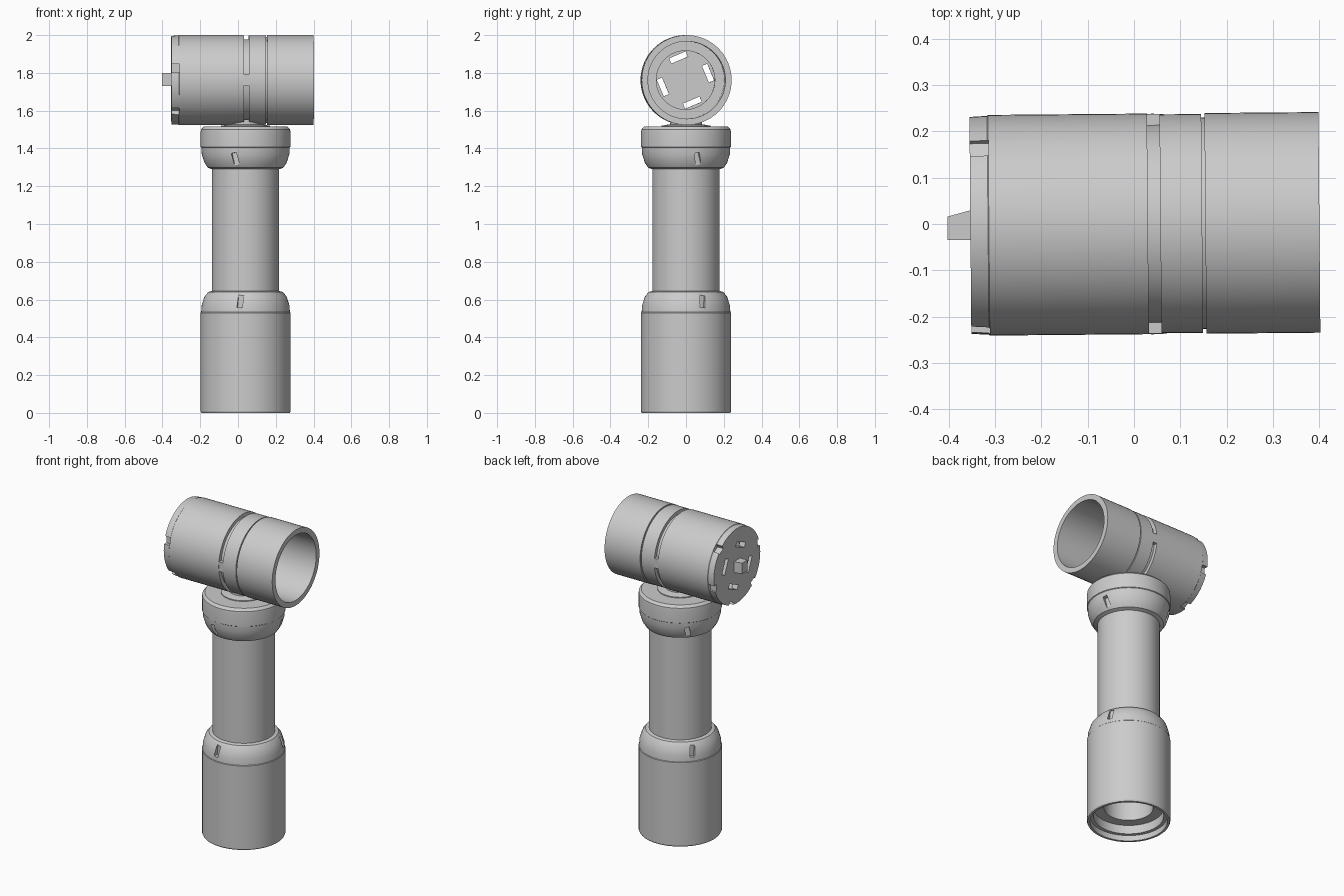
import bpy, bmesh, math
from mathutils import Matrix, Vector

if "Cube" in bpy.data.objects:
    bpy.data.objects.remove(bpy.data.objects["Cube"])

SIDES = 64
HEAD_Z, HEAD_R, COL_X = 1.762, 0.238, 0.04

grey = bpy.data.materials.new("plain grey")
grey.diffuse_color = (0.6, 0.6, 0.6, 1)
grey.use_nodes = True
grey.node_tree.nodes["Principled BSDF"].inputs["Base Color"].default_value = grey.diffuse_color


def finish(name, bm):
    """Turn a bmesh into a named grey object."""
    bmesh.ops.remove_doubles(bm, verts=bm.verts, dist=1e-5)
    bmesh.ops.recalc_face_normals(bm, faces=bm.faces)
    me = bpy.data.meshes.new(name)
    bm.to_mesh(me)
    bm.free()
    me.materials.append(grey)
    ob = bpy.data.objects.new(name, me)
    bpy.context.collection.objects.link(ob)
    return ob


def lathe(name, profile, matrix):
    """Revolve (radius, height) points about z, then place the result."""
    bm = bmesh.new()
    rings = []
    for r, h in profile:
        n = 1 if r == 0 else SIDES
        rings.append([bm.verts.new((r * math.cos(2 * math.pi * i / SIDES),
                                    r * math.sin(2 * math.pi * i / SIDES), h)) for i in range(n)])
    closed = profile[0][0] > 0
    pairs = list(zip(rings, rings[1:])) + ([(rings[-1], rings[0])] if closed else [])
    for a, b in pairs:
        for i in range(SIDES):
            j = (i + 1) % SIDES
            loop = [a[i % len(a)], a[j % len(a)], b[j % len(b)], b[i % len(b)]]
            bm.faces.new(list(dict.fromkeys(loop)))
    bm.transform(matrix)
    return finish(name, bm)


def boxes(name, items):
    """One mesh of boxes, each given as (placement matrix, size)."""
    bm = bmesh.new()
    for m, size in items:
        bmesh.ops.create_cube(bm, size=1, matrix=m @ Matrix.Diagonal((*size, 1)))
    return finish(name, bm)


def smooth(ob):
    bpy.ops.object.select_all(action='DESELECT')
    ob.select_set(True)
    bpy.context.view_layer.objects.active = ob
    bpy.ops.object.shade_smooth_by_angle(angle=math.radians(25))


def cut(ob, cutter):
    mod = ob.modifiers.new("cut", 'BOOLEAN')
    mod.operation, mod.solver, mod.object = 'DIFFERENCE', 'EXACT', cutter
    bpy.context.view_layer.objects.active = ob
    bpy.ops.object.modifier_apply(modifier=mod.name)
    bpy.data.objects.remove(cutter)


# Handle: hollow base, shoulder, shaft and top collar in one turned profile
handle = lathe("handle", [
    (0, 1.515), (0.222, 1.515), (0.236, 1.50), (0.238, 1.485), (0.238, 1.408),
    (0.234, 1.405), (0.232, 1.37), (0.218, 1.325), (0.20, 1.298), (0.178, 1.29),
    (0.178, 0.645), (0.198, 0.64), (0.218, 0.615), (0.232, 0.57), (0.235, 0.533),
    (0.238, 0.53), (0.238, 0.008), (0.234, 0.0), (0.22, 0.0), (0.22, 0.035),
    (0.20, 0.035), (0.20, 0.09), (0.14, 0.09), (0.14, 1.30), (0, 1.30)],
    Matrix.Translation((COL_X, 0, 0)))

# Slanted slits, three round the collar and three round the shoulder
slits = []
for z, start, lean in ((1.345, -104, 0.22), (0.59, -97, -0.1)):
    for k in range(3):
        m = (Matrix.Translation((COL_X, 0, z))
             @ Matrix.Rotation(math.radians(start + 120 * k), 4, 'Z')
             @ Matrix.Translation((0.225, 0, 0)) @ Matrix.Rotation(lean, 4, 'X'))
        slits.append((m, (0.035, 0.028, 0.065)))
cut(handle, boxes("slit_cutter", slits))
smooth(handle)

# Neck between the collar and the head
smooth(lathe("neck", [(0, 1.50), (0.13, 1.50), (0.13, 1.52), (0.085, 1.528),
                      (0.085, 1.553), (0, 1.553)],
             Matrix.Translation((COL_X, 0, 0))))

# Head: a cup lying along x, open at +x, with two grooves round the outside
yaw = Matrix.Rotation(math.radians(0.5), 4, 'Z')
head_at = Matrix.Translation((0, 0, HEAD_Z)) @ yaw
along_x = head_at @ Matrix.Rotation(math.pi / 2, 4, 'Y')
R = HEAD_R
head = lathe("head", [
    (0, -0.353), (R - 0.004, -0.353), (R - 0.002, -0.315), (R, -0.313),
    (R, 0.03), (0.215, 0.03), (0.215, 0.057), (R - 0.002, 0.057),
    (R - 0.002, 0.147), (R - 0.010, 0.147), (R - 0.010, 0.154), (R, 0.154),
    (R, 0.40), (0.205, 0.40), (0.205, -0.27), (0.155, -0.27), (0.155, -0.315),
    (0, -0.315)], along_x)


def round_head(deg, r, x):
    """Placement on the head: local y is tangent, local z is radial."""
    return head_at @ Matrix.Rotation(math.radians(deg - 90), 4, 'X') @ Matrix.Translation((x, 0, r))


# Four slots through the end wall, and chipped notches in its rim
slots = [(round_head(17 + 90 * k, 0.125, -0.335) @ Matrix.Rotation(0.1, 4, 'X'),
          (0.12, 0.095, 0.03)) for k in range(4)]
notches = [(round_head(a, 0.238, -0.345) @ Matrix.Rotation(0.25, 4, 'X'),
            (0.065, 0.045, 0.045)) for a in (45, 165, 225, 285, 345)]
cut(head, boxes("end_cutter", slots + notches))
smooth(head)

# Bridges across the wide groove
boxes("groove_bridges", [(round_head(a, 0.224, 0.0435), (0.03, 0.06, 0.025)) for a in (0, 180)])

# Tapered knob in the middle of the end wall
bm = bmesh.new()
bmesh.ops.create_cube(bm, size=1, matrix=Matrix.Translation((-0.375, -0.002, HEAD_Z + 0.003))
                      @ Matrix.Diagonal((0.055, 0.066, 0.068, 1)))
for v in bm.verts:
    if v.co.x < -0.39 and v.co.y > 0:
        v.co.y -= 0.015
finish("end_knob", bm)
